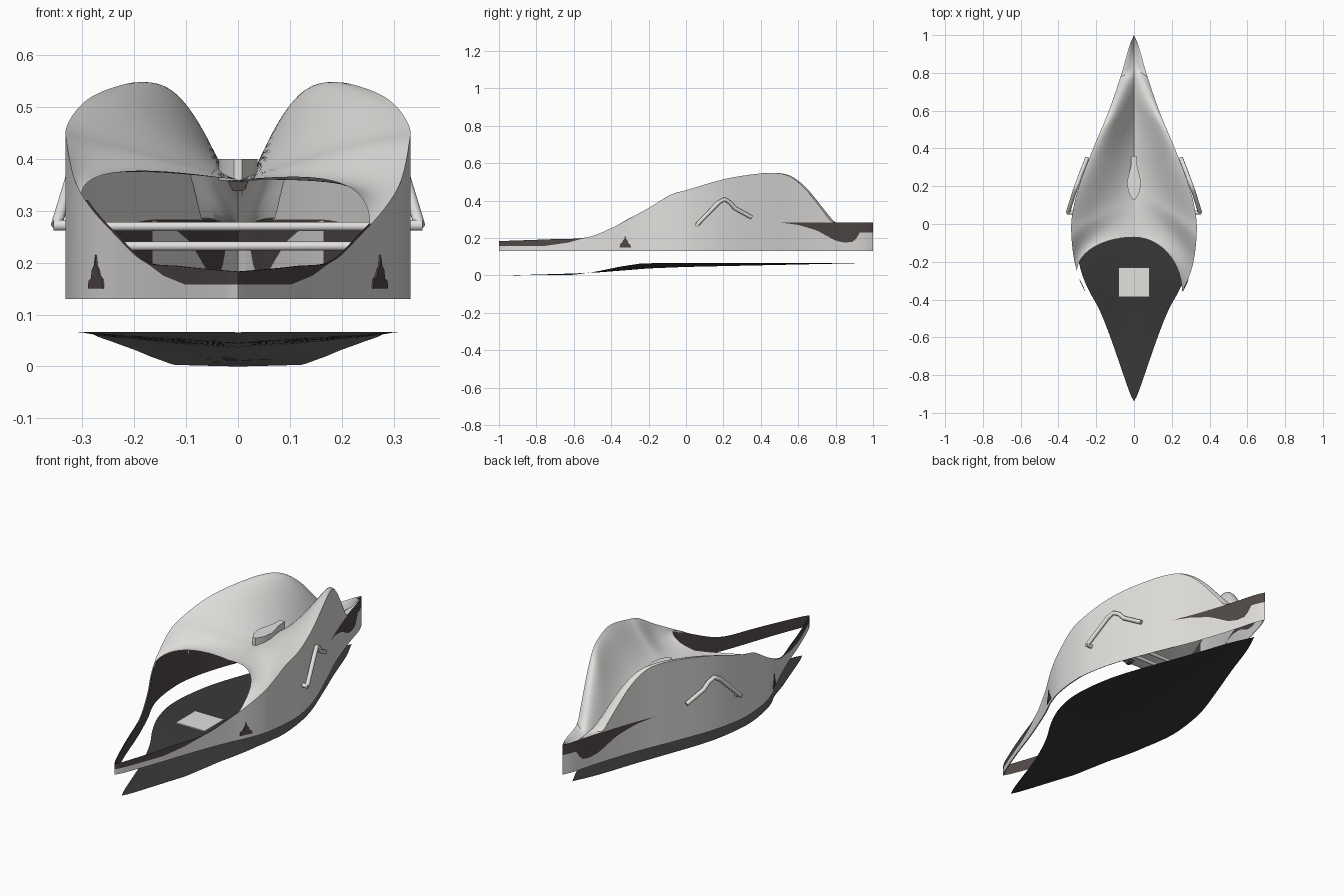
import bpy, bmesh, math
from mathutils import Vector

if "Cube" in bpy.data.objects:
    bpy.data.objects.remove(bpy.data.objects["Cube"])


def material(name, r, g, b):
    m = bpy.data.materials.new(name)
    m.diffuse_color = (r, g, b, 1)
    m.use_nodes = True
    m.node_tree.nodes["Principled BSDF"].inputs["Base Color"].default_value = m.diffuse_color
    return m


GREY = material("hull grey", 0.76, 0.75, 0.73)
BROWN = material("dark brown", 0.08, 0.066, 0.064)
DARK = material("charcoal", 0.04, 0.04, 0.04)


def lerp(table, y):
    for (a, p), (b, q) in zip(table, table[1:]):
        if y <= b:
            return p + (q - p) * max(0, (y - a) / (b - a))
    return table[-1][1]


def smooth(table, y):
    """Cubic interpolation through a short profile."""
    n = len(table)

    def slope(i):
        a, b = table[max(i - 1, 0)], table[min(i + 1, n - 1)]
        return (b[1] - a[1]) / (b[0] - a[0])
    for i in range(n - 1):
        (a, p), (b, q) = table[i], table[i + 1]
        if y <= b:
            h = b - a
            t = max(0, (y - a) / h)
            return ((2*t**3 - 3*t**2 + 1) * p + (t**3 - 2*t**2 + t) * h * slope(i)
                    + (3*t**2 - 2*t**3) * q + (t**3 - t**2) * h * slope(i + 1))
    return table[-1][1]


# Plan half-width, rim height and painted band limits along the length
WIDTH = [(-1, 0), (-0.97, 0.018), (-0.8, 0.085), (-0.6, 0.155), (-0.4, 0.235), (-0.3, 0.283),
         (-0.2, 0.315), (-0.05, 0.332), (0.05, 0.327), (0.2, 0.292), (0.4, 0.216),
         (0.6, 0.133), (0.8, 0.065), (0.95, 0.022), (1, 0)]
RIM = [(-1, 0.183), (-0.7, 0.194), (-0.53, 0.203), (-0.4, 0.252), (-0.3, 0.305), (-0.2, 0.36),
       (-0.08, 0.432), (0, 0.455), (0.2, 0.513), (0.35, 0.539), (0.47, 0.547), (0.55, 0.531),
       (0.63, 0.47), (0.72, 0.36), (0.78, 0.285), (0.82, 0.283), (1, 0.283)]
BAND_LOW = [(-1, 0.158), (-0.75, 0.158), (-0.63, 0.175), (-0.53, 0.203),
            (0.5, 0.283), (0.6, 0.27), (0.7, 0.24), (0.8, 0.185), (0.85, 0.175),
            (0.9, 0.18), (0.93, 0.23), (1, 0.23)]
BAND_TOP = [(-0.53, 0.203), (0.5, 0.283), (1, 0.283)]
KEEL = [(-0.07, 0.36), (0.15, 0.36), (0.35, 0.355), (0.5, 0.338), (0.65, 0.303), (0.78, 0.27), (1, 0.25)]


def width(y):
    return max(0, smooth(WIDTH, y))


def rim(y):
    r = smooth(RIM, y)
    return max(r, 0.283) if y > 0.5 else r


def finish(name, bm, mats, angle=40):
    bmesh.ops.remove_doubles(bm, verts=bm.verts, dist=0.0005)
    me = bpy.data.meshes.new(name)
    bm.to_mesh(me)
    bm.free()
    ob = bpy.data.objects.new(name, me)
    bpy.context.collection.objects.link(ob)
    for m in mats:
        me.materials.append(m)
    bpy.context.view_layer.objects.active = ob
    ob.select_set(True)
    bpy.ops.object.shade_smooth_by_angle(angle=math.radians(angle))
    ob.select_set(False)
    return ob


def sheet(name, rows, mats, rule=None, flip=False):
    """Grid surface from rows of points."""
    bm = bmesh.new()
    grid = [[bm.verts.new(p) for p in row] for row in rows]
    for i in range(len(grid) - 1):
        for j in range(len(grid[0]) - 1):
            q = [grid[i][j], grid[i + 1][j], grid[i + 1][j + 1], grid[i][j + 1]]
            f = bm.faces.new(q[::-1] if flip else q)
            if rule:
                f.material_index = rule(j, (q[0].co.y + q[1].co.y) / 2)
    return finish(name, bm, mats)


def prism(name, outline, offset, mat):
    """Flat outline pushed along an offset."""
    bm = bmesh.new()
    f = bm.faces.new([bm.verts.new(p) for p in outline])
    ext = bmesh.ops.extrude_face_region(bm, geom=[f])
    moved = [v for v in ext["geom"] if isinstance(v, bmesh.types.BMVert)]
    bmesh.ops.translate(bm, verts=moved, vec=offset)
    bmesh.ops.recalc_face_normals(bm, faces=bm.faces)
    return finish(name, bm, [mat], 30)


def tube(name, points, radius):
    cu = bpy.data.curves.new(name, "CURVE")
    cu.dimensions = "3D"
    cu.bevel_depth = radius
    cu.bevel_resolution = 3
    cu.use_fill_caps = True
    sp = cu.splines.new("POLY")
    sp.points.add(len(points) - 1)
    for p, c in zip(sp.points, points):
        p.co = (*c, 1)
    cu.materials.append(GREY)
    bpy.context.collection.objects.link(bpy.data.objects.new(name, cu))


stations = [-1, -0.995, -0.985] + [-0.97 + 1.94 * i / 97 for i in range(98)] + [0.985, 0.995, 1]

# Each side: sign, label, front corner of the roof, arch bulge
for side, label, corner, bulge in ((1, "right", -0.36, 0.01), (-1, "left", -0.25, 0.02)):
    # Outer wall and its inner lining
    for part, gap in (("wall", 0), ("lining", 0.005)):
        rows = []
        for y in stations:
            x = side * max(0, width(y) - gap)
            top = rim(y)
            if gap and y > corner:
                top = max(top - 0.012, min(top, 0.28))
            hi = min(lerp(BAND_TOP, y), top) if y > -0.53 else top
            lo = min(lerp(BAND_LOW, y), hi)
            rows.append([(x, y, z) for z in (0.13, lo, hi, top)])
        if part == "wall":
            rule = lambda j, y: 1 if j == 1 else 0
        else:
            rule = lambda j, y: 0 if (j == 2 and y > 0.15) or (j == 0 and y > 0.5) else 1
        sheet(label + "_" + part, rows, [GREY, BROWN], rule, (side < 0) != (gap > 0))

    # Swept roof lobe running from the rim down to the central valley
    rows = []
    for i in range(81):
        s = (i / 80) ** 1.2
        yr = corner + (1 - corner) * s
        yk = -0.07 + 1.07 * s
        w = (1 - s) ** 6
        xr, zr, zk = width(yr), rim(yr), smooth(KEEL, yk)
        row = []
        for j in range(19):
            t = j / 18
            a = t * math.pi / 2
            arch = (xr * math.sin(a), yr + (yk - yr) * math.cos(a),
                    zk + (zr - zk) * t ** 3 + bulge * math.sin(math.pi * t))
            line = (xr * t, yk + (yr - yk) * t, zk + (zr - zk) * (1.6 * t - 0.6 * t ** 3))
            p = [u * w + v * (1 - w) for u, v in zip(arch, line)]
            row.append((side * p[0], p[1], p[2]))
        rows.append(row)
    sheet(label + "_roof_lobe", rows, [GREY], None, side > 0)

    # Bent outside handle with a small foot
    tube(label + "_handle", [(side * x, y, z) for x, y, z in (
        (0.35, 0.06, 0.272), (0.314, 0.175, 0.39), (0.303, 0.205, 0.407), (0.292, 0.235, 0.39),
        (0.283, 0.26, 0.36), (0.248, 0.35, 0.31))], 0.011)
    tube(label + "_handle_foot", [(side * 0.32, 0.06, 0.272), (side * 0.356, 0.06, 0.272)], 0.011)

    # Small stepped marking on the bow quarter
    mark = [(-0.355, 0.15), (-0.352, 0.168), (-0.342, 0.175), (-0.336, 0.188), (-0.33, 0.194),
            (-0.326, 0.215), (-0.32, 0.194), (-0.312, 0.186), (-0.308, 0.17), (-0.297, 0.165),
            (-0.294, 0.15)]
    prism(label + "_side_marking", [(side * (width(y) + 0.001), y, z) for y, z in mark],
          Vector((side * 0.003, 0, 0)), BROWN)

# Cross bars inside the hull
tube("upper_cross_bar", [(-0.285, 0.2, 0.27), (0.285, 0.2, 0.27)], 0.009)
tube("lower_cross_bar", [(-0.29, 0.18, 0.232), (0.29, 0.18, 0.232)], 0.009)

# Raised fairing in the valley
half = [(0.13, 0.008), (0.17, 0.03), (0.22, 0.038), (0.27, 0.026), (0.31, 0.016), (0.36, 0.014)]
fairing = [(x, y, 0.358) for y, x in half] + [(-x, y, 0.358) for y, x in reversed(half)]
prism("valley_fairing", fairing, Vector((0, 0, 0.042)), GREY)

# Plug closing the front end of the valley
prism("valley_plug", [(-0.02, -0.05, 0.356), (0.02, -0.05, 0.356), (0.01, -0.05, 0.338),
                      (-0.01, -0.05, 0.338)], Vector((0, 0.03, 0)), BROWN)

# Flat seat pad
prism("seat_pad", [(-0.082, -0.387, 0.136), (0.082, -0.387, 0.136), (0.082, -0.23, 0.136),
                   (-0.082, -0.23, 0.136)], Vector((0, 0, 0.006)), GREY)

# Dished lower sheet under the hull
P_WIDTH = [(-0.94, 0), (-0.9, 0.02), (-0.6, 0.125), (-0.45, 0.185), (-0.35, 0.24), (-0.25, 0.28),
           (-0.1, 0.308), (0.05, 0.3), (0.2, 0.27), (0.4, 0.2), (0.6, 0.125), (0.8, 0.055), (0.92, 0)]
P_EDGE = [(-0.94, 0), (-0.6, 0.003), (-0.48, 0.02), (-0.35, 0.047), (-0.25, 0.062), (-0.15, 0.066), (0.92, 0.066)]
P_MID = [(-0.94, 0), (-0.6, 0.01), (-0.45, 0.017), (-0.2, 0.037), (0, 0.045), (0.92, 0.065)]
rows = []
for i in range(63):
    y = -0.94 + 1.86 * i / 62
    w, e, m = max(0, smooth(P_WIDTH, y)), lerp(P_EDGE, y), lerp(P_MID, y)
    rows.append([(w * t, y, m + (e - m) * abs(t)) for t in (-1, -0.75, -0.5, -0.25, 0, 0.25, 0.5, 0.75, 1)])
sheet("lower_sheet", rows, [DARK], None, True)
